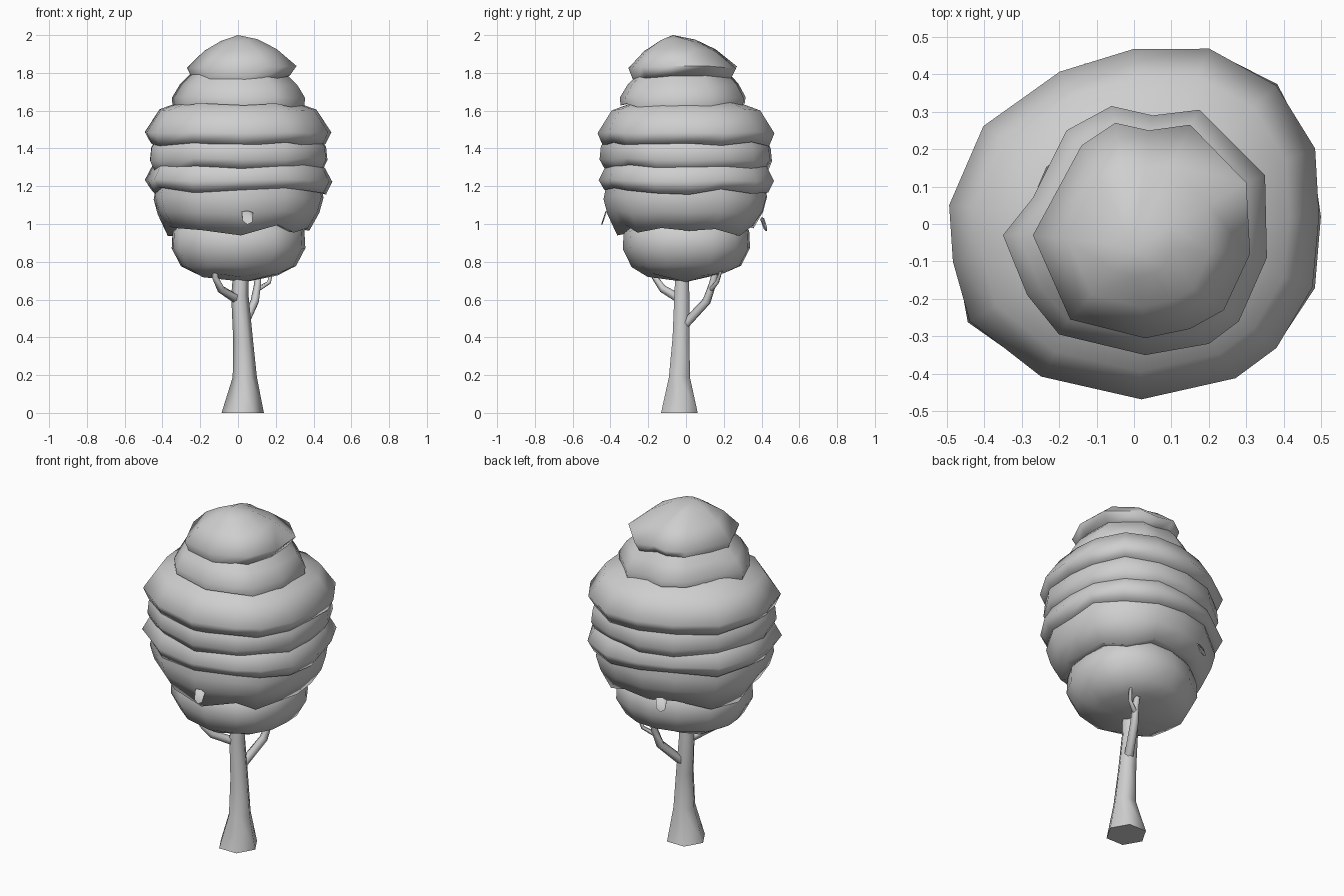
import bpy, bmesh, math, random
from mathutils import Vector

random.seed(11)
cube = bpy.data.objects.get("Cube")
if cube:
    bpy.data.objects.remove(cube)

grey = bpy.data.materials.new("plain_grey")
grey.use_nodes = True
colour = (0.62, 0.62, 0.62, 1)
grey.diffuse_color = colour
grey.node_tree.nodes["Principled BSDF"].inputs["Base Color"].default_value = colour


def finish(name, bm):
    """Turn a bmesh into a smooth shaded object."""
    bmesh.ops.recalc_face_normals(bm, faces=bm.faces)
    mesh = bpy.data.meshes.new(name)
    bm.to_mesh(mesh)
    bm.free()
    obj = bpy.data.objects.new(name, mesh)
    bpy.context.collection.objects.link(obj)
    mesh.materials.append(grey)
    bpy.ops.object.select_all(action='DESELECT')
    obj.select_set(True)
    bpy.context.view_layer.objects.active = obj
    bpy.ops.object.shade_smooth_by_angle(angle=math.radians(80))


def bridge(bm, rings):
    """Join neighbouring rings with quads."""
    for a, b in zip(rings, rings[1:]):
        n = len(a)
        for i in range(n):
            j = (i + 1) % n
            bm.faces.new((a[i], a[j], b[j], b[i]))


def tube(name, points, sides=5, upright=False):
    """Tapering tube; each point is x, y, z, radius."""
    bm = bmesh.new()
    centres = [Vector(p[:3]) for p in points]
    rings = []
    for k, c in enumerate(centres):
        along = centres[min(k + 1, len(points) - 1)] - centres[max(k - 1, 0)]
        if upright:
            along = Vector((0, 0, 1))
        side = along.cross(Vector((0, 1, 0))).normalized()
        up = side.cross(along).normalized()
        ring = []
        for i in range(sides):
            a = math.tau * i / sides
            ring.append(bm.verts.new(c + (side * math.cos(a) + up * math.sin(a)) * points[k][3]))
        rings.append(ring)
    bridge(bm, rings)
    bm.faces.new(rings[0])
    bm.faces.new(rings[-1])
    finish(name, bm)


def tier(name, outline, profile, wave=0.02, jitter=0.015, lean=0, apex=None, base=None):
    """Ragged foliage: profile rows are height and scale of the outline, top to hem."""
    bm = bmesh.new()
    sway = [1 + random.uniform(-jitter, jitter) for _ in outline]
    hem = [random.uniform(-1, 1) for _ in outline]
    last = len(profile) - 1
    rows = list(profile)
    # a tucked-in lip follows the hem when the underside is open
    if base is None:
        rows.append((profile[-1][0] + 0.015, profile[-1][1] * 0.8))
    rings = []
    for k, (z, s) in enumerate(rows):
        rings.append([bm.verts.new((x * s * w, y * s * w + lean * (1 - s),
                                    z + wave * h * (1 if k >= last else 0.35)))
                      for (x, y), w, h in zip(outline, sway, hem)])
    bridge(bm, rings)
    # close the crown and the bottom with fans
    for point, ring in ((apex, rings[0]), (base, rings[-1])):
        if point:
            tip = bm.verts.new(point)
            for a, b in zip(ring, ring[1:] + ring[:1]):
                bm.faces.new((a, b, tip))
    finish(name, bm)


def leaf(name, position, angle, lean):
    """Small loose leaf plate hanging off the foliage."""
    bm = bmesh.new()
    out = Vector((math.cos(angle), math.sin(angle), 0))
    across = Vector((-out.y, out.x, 0))
    outline = [(-0.03, 0.03), (0.0, 0.035), (0.03, 0.025), (0.025, -0.025), (0.0, -0.038), (-0.025, -0.02)]
    layers = []
    for depth in (0, 0.006):
        layers.append([bm.verts.new(Vector(position) + across * u + Vector((0, 0, v))
                                    + out * (depth + lean * v)) for u, v in outline])
    bridge(bm, layers)
    bm.faces.new(layers[0])
    bm.faces.new(layers[1])
    finish(name, bm)


# Trunk with flared foot
tube("trunk", [(0.025, -0.035, 0, 0.112), (0.036, -0.035, 0.19, 0.064),
               (0.026, -0.026, 0.4, 0.052), (0.01, -0.022, 0.62, 0.046),
               (0.02, -0.02, 0.85, 0.036)], sides=6, upright=True)

# Branches rising into the foliage
tube("left_branch", [(0.03, -0.01, 0.46, 0.026), (0.09, 0.11, 0.59, 0.024),
                     (0.105, 0.14, 0.68, 0.02), (0.11, 0.17, 0.8, 0.016)])
tube("right_branch", [(0.0, -0.03, 0.6, 0.026), (-0.09, -0.12, 0.655, 0.022),
                      (-0.12, -0.165, 0.72, 0.018), (-0.125, -0.17, 0.8, 0.014)])
tube("left_twig", [(0.1, 0.13, 0.65, 0.014), (0.165, 0.165, 0.69, 0.011),
                   (0.19, 0.2, 0.8, 0.007)])

# Outlines of the foliage seen from above
crown_edge = [(-.27, -.03), (-.14, .21), (-.05, .27), (.04, .25), (.15, .265), (.3, .11),
              (.31, -.08), (.24, -.23), (.15, -.28), (.03, -.305), (-.17, -.255)]
upper_edge = [(-.35, -.03), (-.27, .07), (-.18, .25), (-.06, .315), (.05, .29), (.175, .305), (.35, .13),
              (.355, -.09), (.28, -.26), (.2, -.32), (.03, -.35), (-.2, -.295), (-.285, -.19)]
wide_edge = [(-.49, .05), (-.4, .26), (-.2, .41), (0, .47), (.2, .465), (.38, .37), (.48, .2), (.495, .02),
             (.48, -.17), (.38, -.33), (.27, -.41), (.02, -.47), (-.25, -.41), (-.44, -.26), (-.48, -.1)]

# Foliage tiers from the crown down
tier("crown", crown_edge, [(1.972, 0.33), (1.92, 0.66), (1.83, 1), (1.765, 0.88)],
     wave=0.02, jitter=0, lean=-0.06, apex=(0, -0.07, 2.0))
tier("upper_tier", upper_edge, [(1.81, 0.68), (1.74, 0.88), (1.67, 1), (1.63, 0.99)],
     wave=0.012, jitter=0)
tier("wide_tier", wide_edge, [(1.65, 0.58), (1.605, 0.84), (1.485, 1), (1.425, 0.94)],
     wave=0.015, jitter=0.008)
tier("middle_tier", wide_edge, [(1.46, 0.88), (1.41, 0.945), (1.34, 0.96), (1.285, 0.9)], wave=0.028)
tier("lower_tier", wide_edge, [(1.35, 0.85), (1.3, 0.92), (1.23, 0.995), (1.175, 0.93)], wave=0.022)
tier("skirt_tier", wide_edge, [(1.22, 0.89), (1.14, 0.925), (1.06, 0.88), (0.965, 0.77)], wave=0.03)
tier("bottom_tier", wide_edge, [(1.02, 0.6), (0.96, 0.7), (0.87, 0.71), (0.775, 0.61), (0.73, 0.43)],
     wave=0.012, jitter=0.02, base=(0.04, 0, 0.693))

# Loose leaves
leaf("front_leaf", (0.05, -0.43, 1.035), math.radians(-88), -0.35)
leaf("back_leaf", (-0.125, 0.41, 1.0), math.radians(107), -0.35)
